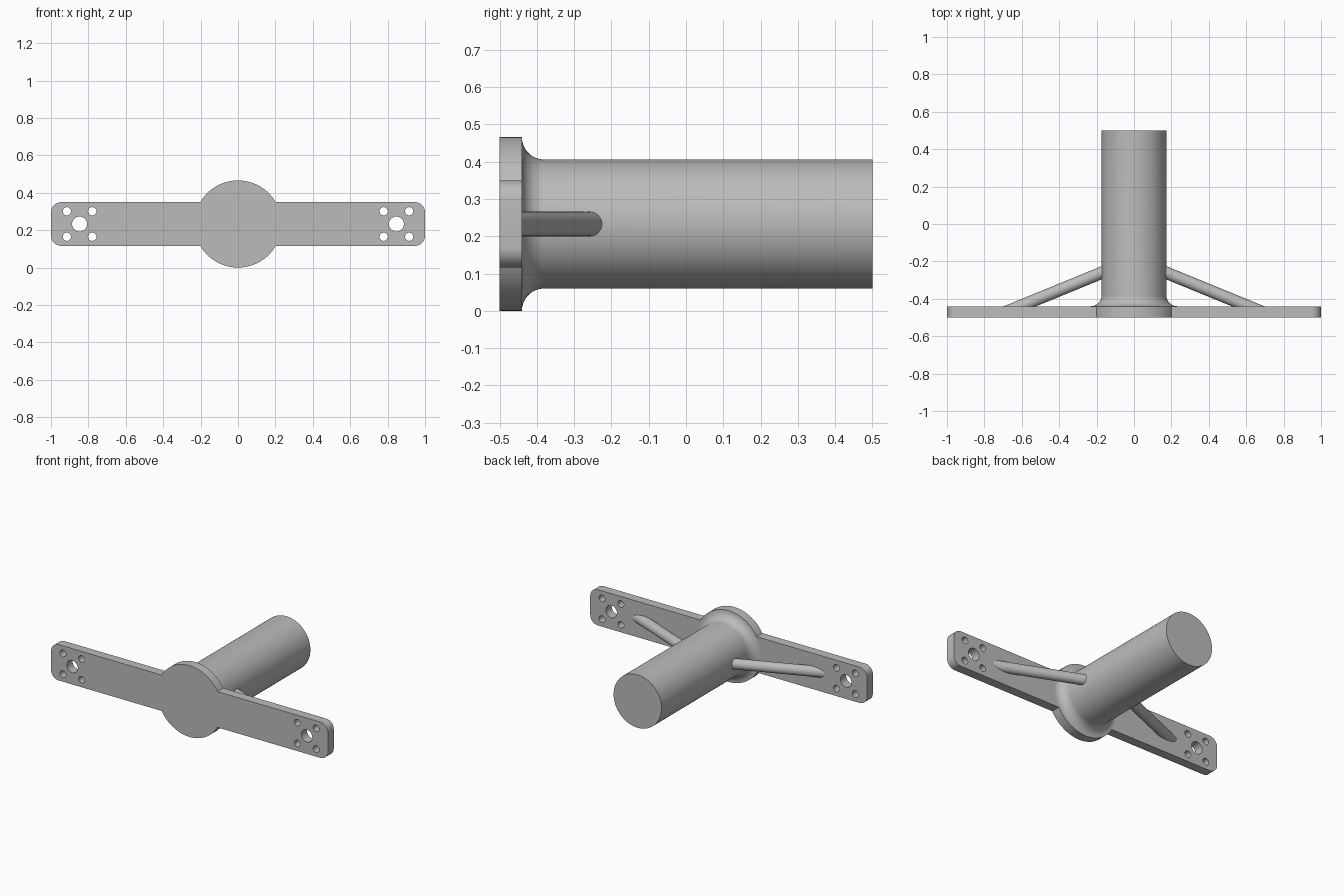
import bpy, bmesh
from math import sin, cos, pi, radians
from mathutils import Matrix, Vector

if "Cube" in bpy.data.objects:
    bpy.data.objects.remove(bpy.data.objects["Cube"])

MID = 0.233          # height of the shaft axis, also the flange radius
SHAFT_R = 0.173
FILLET = MID - SHAFT_R
ARM_H = 0.117        # half height of the arms
BACK = -0.44         # rear face of the plate

steel = bpy.data.materials.new("plain grey")
steel.use_nodes = True
GREY = (0.5, 0.5, 0.5, 1)
steel.diffuse_color = GREY
steel.node_tree.nodes["Principled BSDF"].inputs["Base Color"].default_value = GREY


def arc(cx, cy, r, a0, a1, n):
    """Points along an arc, angles in degrees."""
    angles = [radians(a0 + (a1 - a0) * i / n) for i in range(n + 1)]
    return [(cx + r * cos(a), cy + r * sin(a)) for a in angles]


def smooth(obj):
    bpy.ops.object.select_all(action="DESELECT")
    obj.select_set(True)
    bpy.context.view_layer.objects.active = obj
    bpy.ops.object.shade_smooth_by_angle(angle=radians(30))


def add_mesh(name, bm):
    bmesh.ops.recalc_face_normals(bm, faces=bm.faces)
    mesh = bpy.data.meshes.new(name)
    bm.to_mesh(mesh)
    bm.free()
    mesh.materials.append(steel)
    obj = bpy.data.objects.new(name, mesh)
    bpy.context.collection.objects.link(obj)
    smooth(obj)


# Mounting plate: one outline of arms and flange, with bolt holes
corner = 0.055
right = arc(1 - corner, corner - ARM_H, corner, -90, 0, 10)
right += arc(1 - corner, ARM_H - corner, corner, 0, 90, 10)
half = right + arc(0, 0, MID, 30.14, 149.86, 40)
loops = [half + [(-x, -y) for x, y in half]]
for side in (-1, 1):
    hx = side * 0.847
    loops.append(arc(hx, 0, 0.04, 0, 360, 32)[:-1])
    for dx in (-0.068, 0.068):
        for dz in (-0.068, 0.068):
            loops.append(arc(hx + dx, dz, 0.022, 0, 360, 24)[:-1])

curve = bpy.data.curves.new("plate_outline", "CURVE")
curve.dimensions = "2D"
curve.fill_mode = "BOTH"
curve.extrude = 0.03
for pts in loops:
    spline = curve.splines.new("POLY")
    spline.points.add(len(pts) - 1)
    for p, (x, y) in zip(spline.points, pts):
        p.co = (x, y, 0, 1)
    spline.use_cyclic_u = True
outline = bpy.data.objects.new("plate_outline", curve)
bpy.context.collection.objects.link(outline)
bpy.context.view_layer.update()
bm = bmesh.new()
filled = outline.evaluated_get(bpy.context.evaluated_depsgraph_get())
bm.from_mesh(filled.to_mesh())
filled.to_mesh_clear()
bpy.data.objects.remove(outline)
bmesh.ops.remove_doubles(bm, verts=bm.verts, dist=0.0001)
bm.transform(Matrix.Translation((0, BACK - 0.03, MID)) @ Matrix.Rotation(pi / 2, 4, "X"))
add_mesh("mounting_plate", bm)

# Shaft: revolved profile with a filleted foot and a flat end
profile = [(0.2, BACK - 0.01)]
profile += arc(MID, BACK + FILLET, FILLET, 270, 180, 12)
profile += [(SHAFT_R, 0.5), (0, 0.5)]
bm = bmesh.new()
verts = [bm.verts.new((r, y, 0)) for r, y in profile]
edges = [bm.edges.new(pair) for pair in zip(verts, verts[1:])]
bmesh.ops.spin(bm, geom=verts + edges, cent=(0, 0, 0), axis=(0, 1, 0),
               angle=2 * pi, steps=80)
bmesh.ops.remove_doubles(bm, verts=bm.verts, dist=0.0001)
bm.transform(Matrix.Translation((0, 0, MID)))
add_mesh("shaft", bm)

# Braces: round rods from the shaft to the arms, trimmed inside the plate
for name, side in (("left_brace", 1), ("right_brace", -1)):
    a = Vector((side * 0.1, -0.231, MID))
    b = Vector((side * 0.61, BACK, MID))
    b += (b - a) * 0.5
    turn = (b - a).to_track_quat("Z", "Y").to_matrix().to_4x4()
    bm = bmesh.new()
    bmesh.ops.create_cone(bm, cap_ends=True, segments=32, radius1=0.033,
                          radius2=0.033, depth=(b - a).length,
                          matrix=Matrix.Translation((a + b) / 2) @ turn)
    cut = bmesh.ops.bisect_plane(bm, geom=bm.verts[:] + bm.edges[:] + bm.faces[:],
                                 plane_co=(0, BACK - 0.02, 0), plane_no=(0, -1, 0),
                                 clear_outer=True)
    rim = [e for e in cut["geom_cut"] if isinstance(e, bmesh.types.BMEdge)]
    bmesh.ops.edgeloop_fill(bm, edges=rim)
    add_mesh(name, bm)
